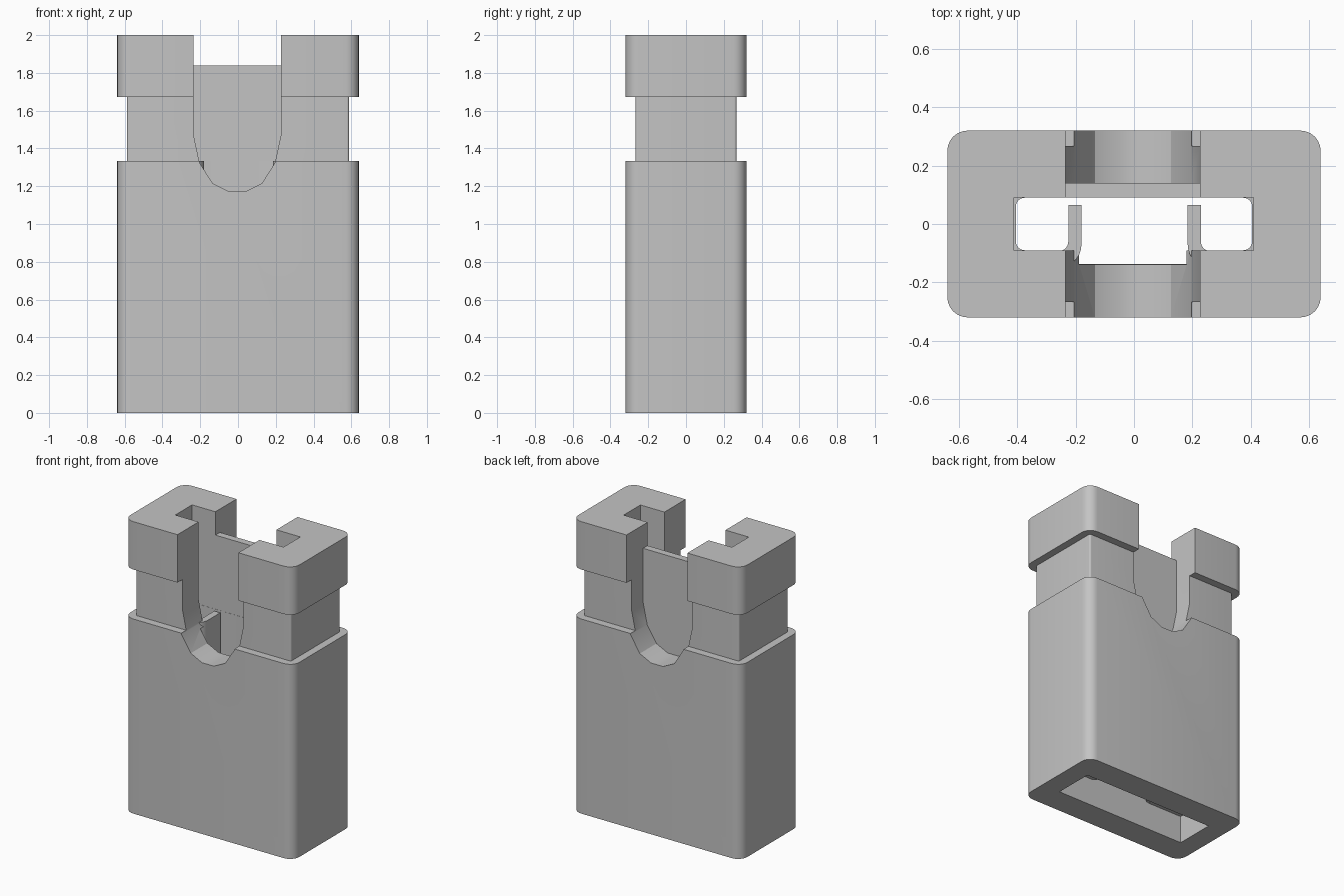
import bpy
import bmesh
from math import cos, sin, pi

if "Cube" in bpy.data.objects:
    bpy.data.objects.remove(bpy.data.objects["Cube"])

grey = bpy.data.materials.new("light_grey")
grey.use_nodes = True
COLOUR = (0.55, 0.55, 0.55, 1)
grey.diffuse_color = COLOUR
grey.node_tree.nodes["Principled BSDF"].inputs["Base Color"].default_value = COLOUR


def rounded_rect(hx, hy, r, steps=6):
    """Counter-clockwise outline of a rectangle with round corners."""
    pts = []
    for i, (sx, sy) in enumerate([(1, 1), (-1, 1), (-1, -1), (1, -1)]):
        for k in range(steps + 1):
            a = (i + k / steps) * pi / 2
            pts.append((sx * (hx - r) + r * cos(a), sy * (hy - r) + r * sin(a)))
    return pts


def loft(name, rings):
    """Closed solid through rings of equal point count."""
    bm = bmesh.new()
    loops = [[bm.verts.new(p) for p in ring] for ring in rings]
    n = len(loops[0])
    for low, high in zip(loops, loops[1:]):
        for i in range(n):
            j = (i + 1) % n
            bm.faces.new((low[i], low[j], high[j], high[i]))
    bm.faces.new(loops[0][::-1])
    bm.faces.new(loops[-1])
    bmesh.ops.recalc_face_normals(bm, faces=bm.faces)
    mesh = bpy.data.meshes.new(name)
    bm.to_mesh(mesh)
    bm.free()
    mesh.materials.append(grey)
    obj = bpy.data.objects.new(name, mesh)
    bpy.context.collection.objects.link(obj)
    return obj


def prism(name, outline, z0, z1):
    return loft(name, [[(x, y, z) for x, y in outline] for z in (z0, z1)])


def prism_y(name, outline, y0, y1):
    return loft(name, [[(x, y, z) for x, z in outline] for y in (y0, y1)])


def box(name, x0, x1, y0, y1, z0, z1):
    return prism(name, [(x0, y0), (x1, y0), (x1, y1), (x0, y1)], z0, z1)


def activate(obj):
    bpy.ops.object.select_all(action="DESELECT")
    obj.select_set(True)
    bpy.context.view_layer.objects.active = obj


def cut(target, cutter):
    cutter.hide_render = True
    mod = target.modifiers.new("cut", "BOOLEAN")
    mod.operation = "DIFFERENCE"
    mod.solver = "EXACT"
    mod.object = cutter
    activate(target)
    bpy.ops.object.modifier_apply(modifier=mod.name)
    bpy.data.objects.remove(cutter)


# Housing: wide base, narrow waist and wide cap in one solid
TOP, SHOULDER, CAP, CEILING = 2.0, 1.333, 1.672, 0.19
wide, waist = (0.64, 0.32, 0.07), (0.588, 0.267, 0.012)
levels = [(0, wide), (SHOULDER, wide), (SHOULDER, waist),
          (CAP, waist), (CAP, wide), (TOP, wide)]
housing = loft("housing", [[(x, y, z) for x, y in rounded_rect(*size)]
                           for z, size in levels])

# Cavities: bottom recess, rounded middle shaft, square upper shaft
cut(housing, box("recess_cutter", -0.5, 0.5, -0.137, 0.137, -0.1, CEILING))
cut(housing, prism("shaft_cutter", rounded_rect(0.405, 0.09, 0.03), 0.1, 1.4))
cut(housing, box("upper_cutter", -0.412, 0.409, -0.091, 0.091, SHOULDER, 2.1))

# U-shaped slots in the front and back, leaving a lower wall at the back
LEFT, RIGHT = -0.235, 0.227
MID = (LEFT + RIGHT) / 2
half = [(0.045, 1.173), (0.13, 1.215), (0.2, 1.325), (0.231, 1.47), (0.231, 2.1)]
u_shape = ([(MID + x, z) for x, z in half]
           + [(MID - x, z) for x, z in reversed(half)])
cut(housing, prism_y("front_slot_cutter", u_shape, -0.5, 0))
cut(housing, prism_y("back_slot_cutter", u_shape, 0.14, 0.5))
cut(housing, box("wall_top_cutter", LEFT, RIGHT, -0.05, 0.2, 1.84, 2.1))
# Opening between the two prongs
cut(housing, box("throat_cutter", LEFT, RIGHT, -0.139, 0, 0.1, 1.3))

# Prongs: curved fins standing on the front wall inside the shaft
quarter = [k / 6 * pi / 2 for k in range(7)]
inner = [(0.235 - 0.055 * sin(a), -0.07 - 0.068 * cos(a)) for a in quarter]
outer = [(0.258 - 0.033 * cos(a), -0.06 - 0.033 * sin(a)) for a in quarter]
fin = inner + [(0.18, 0.065), (0.225, 0.065)] + outer + [(0.258, -0.138)]
parts = [housing]
for name, side in (("left_prong", 1), ("right_prong", -1)):
    shift = 0.004 if side > 0 else 0
    outline = [(side * x + shift, y) for x, y in fin]
    parts.append(prism(name, outline, CEILING + 0.002, SHOULDER))

for part in parts:
    activate(part)
    bpy.ops.object.shade_smooth_by_angle(angle=pi / 6)
